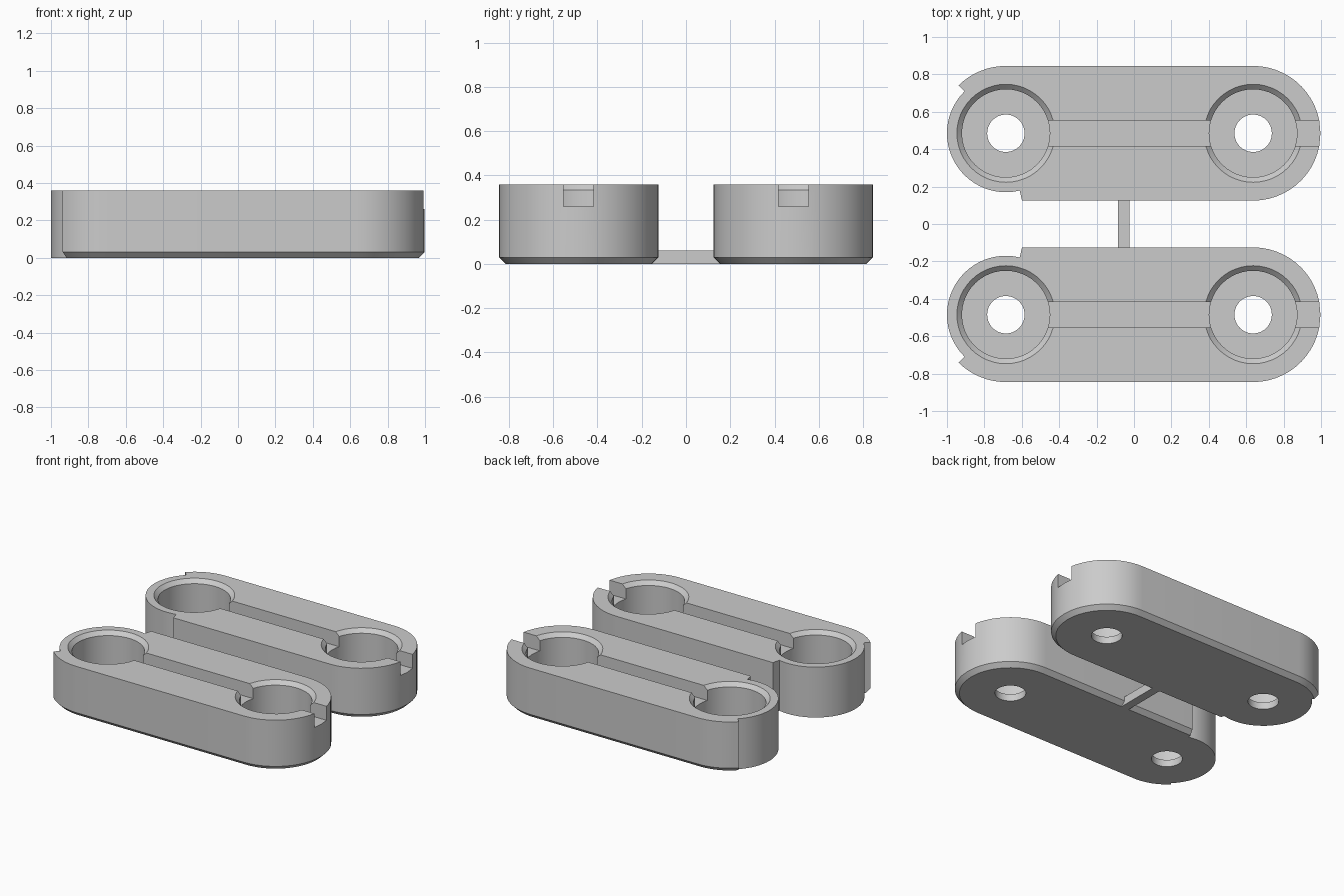
import bpy, bmesh
from math import sin, cos, tan, asin, degrees, radians

if "Cube" in bpy.data.objects:
    bpy.data.objects.remove(bpy.data.objects["Cube"])

H, R, CHAMFER = 0.36, 0.36, 0.03        # link height, end radius, bottom chamfer
XL, XR, YC = -0.685, 0.637, 0.485       # pocket centres
STEP_R = 0.315                          # radius of the stepped-in left end
HOLE_R, POCKET_R, RIM_R = 0.1, 0.235, 0.262
FLOOR, SLOT, RIM_Z = 0.05, 0.26, 0.333  # pocket floor, channel floor, rim chamfer
HALF = 0.068                            # half width of the channel

grey = bpy.data.materials.new("plain grey")
grey.diffuse_color = (0.6, 0.6, 0.6, 1)
grey.use_nodes = True
grey.node_tree.nodes["Principled BSDF"].inputs["Base Color"].default_value = grey.diffuse_color


def arc(cx, r, a0, a1, n):
    angles = [radians(a0 + (a1 - a0) * i / n) for i in range(n + 1)]
    return [(cx + r * cos(a), YC + r * sin(a)) for a in angles]


def at(points, z):
    return [(x, y, z) for x, y in points]


def face(bm, points):
    bm.faces.new([bm.verts.new(p) for p in points])


def strip(bm, loops):
    """Quads between successive open rows of points."""
    for a, b in zip(loops, loops[1:]):
        for i in range(len(a) - 1):
            face(bm, (a[i], a[i + 1], b[i + 1], b[i]))


def finish(bm, name):
    bmesh.ops.remove_doubles(bm, verts=bm.verts[:], dist=1e-5)
    bmesh.ops.recalc_face_normals(bm, faces=bm.faces[:])
    # Smooth curved walls, sharp edges kept
    for f in bm.faces:
        f.smooth = True
    for e in bm.edges:
        e.smooth = len(e.link_faces) == 2 and e.calc_face_angle(0) < radians(30)
    mesh = bpy.data.meshes.new(name)
    bm.to_mesh(mesh)
    bm.free()
    mesh.materials.append(grey)
    bpy.context.collection.objects.link(bpy.data.objects.new(name, mesh))


def outline(r):
    """Outer contour: north half (0 to 180 deg) and south half (180 to 360)."""
    a = degrees(asin(HALF / R))
    north = (arc(XR, r, 0, a, 1) + arc(XR, r, a, 90, 12)[1:]
             + arc(XL, r, 90, 134.5, 8) + arc(XL, STEP_R, 134.5, 180, 8))
    south = (arc(XL, STEP_R, 180, 283.5, 18)
             + [(XL + r * tan(radians(13.5)), YC - r)]
             + arc(XR, r, -90, -a, 12) + arc(XR, r, -a, 0, 1)[1:])
    return north, south


def pocket(cx, r):
    """Circle in four arcs: right gap, upper side, left gap, lower side."""
    b = degrees(asin(HALF / max(r, POCKET_R)))
    return (arc(cx, r, -b, b, 4), arc(cx, r, b, 180 - b, 20),
            arc(cx, r, 180 - b, 180 + b, 4), arc(cx, r, 180 + b, 360 - b, 20))


def make_link(name, side):
    bm = bmesh.new()
    n0, s0 = outline(R - CHAMFER)
    n1, s1 = outline(R)
    low, full = n0 + s0[1:], n1 + s1[1:]

    # Outer wall with chamfered bottom, open at the right slot
    strip(bm, [at(low, 0), at(full, CHAMFER), at(full, SLOT)])
    rim = full[1:-1]
    strip(bm, [at(rim, SLOT), at(rim, H)])

    # Bottom face in two halves around the through holes
    upper, lower = [], []
    for cx in (XL, XR):
        g0, u, g1, l = pocket(cx, HOLE_R)
        upper += (g0[2:] + u[1:] + g1[1:3])[::-1]
        lower.append((g1[2:] + l[1:] + g0[1:3])[::-1])
    face(bm, at(n0 + upper, 0))
    face(bm, at(s0 + lower[1] + lower[0], 0))

    # Through holes, pocket floors and pocket walls
    for cx in (XL, XR):
        rings = []
        for r, z in ((HOLE_R, 0), (HOLE_R, FLOOR), (POCKET_R, FLOOR), (POCKET_R, SLOT)):
            g0, u, g1, l = pocket(cx, r)
            rings.append(at(u + g1[1:] + l[1:] + g0[1:], z))
        strip(bm, rings)

    # Upper pocket walls with chamfered rim, open at the channel
    levels = ((POCKET_R, SLOT), (POCKET_R, RIM_Z), (RIM_R, H))
    left = [pocket(XL, r) for r, z in levels]
    right = [pocket(XR, r) for r, z in levels]
    zs = [z for r, z in levels]
    long_arcs = [u + g1[1:] + l[1:] for g0, u, g1, l in left]
    strip(bm, [at(p, z) for p, z in zip(long_arcs, zs)])
    for k in (1, 3):
        strip(bm, [at(p[k], z) for p, z in zip(right, zs)])

    # Channel floor and right slot floor
    face(bm, at(left[0][0] + right[0][2], SLOT))
    face(bm, at(right[0][0] + [full[1], full[0], full[-2]], SLOT))

    # Channel and slot side walls
    for end, g_right, g_left, edge in ((-1, -1, 0, full[1]), (0, 0, -1, full[-2])):
        a = [(*p[0][g_right], z) for p, z in zip(left, zs)]
        b = [(*p[2][g_left], z) for p, z in zip(right, zs)]
        c = [(*p[0][end], z) for p, z in zip(right, zs)]
        face(bm, a + b[::-1])
        face(bm, c + [(*edge, H), (*edge, SLOT)])

    # Top face
    face(bm, at(rim + right[2][3][::-1] + long_arcs[2][::-1] + right[2][1][::-1], H))

    for v in bm.verts:
        v.co.y *= side
    finish(bm, name)


make_link("back_link", 1)
make_link("front_link", -1)

# Thin bridge between the links
bm = bmesh.new()
bmesh.ops.create_cube(bm, size=1)
for v in bm.verts:
    v.co = (-0.055 + v.co.x * 0.06, v.co.y * 0.31, 0.03 + v.co.z * 0.06)
finish(bm, "bridge")
